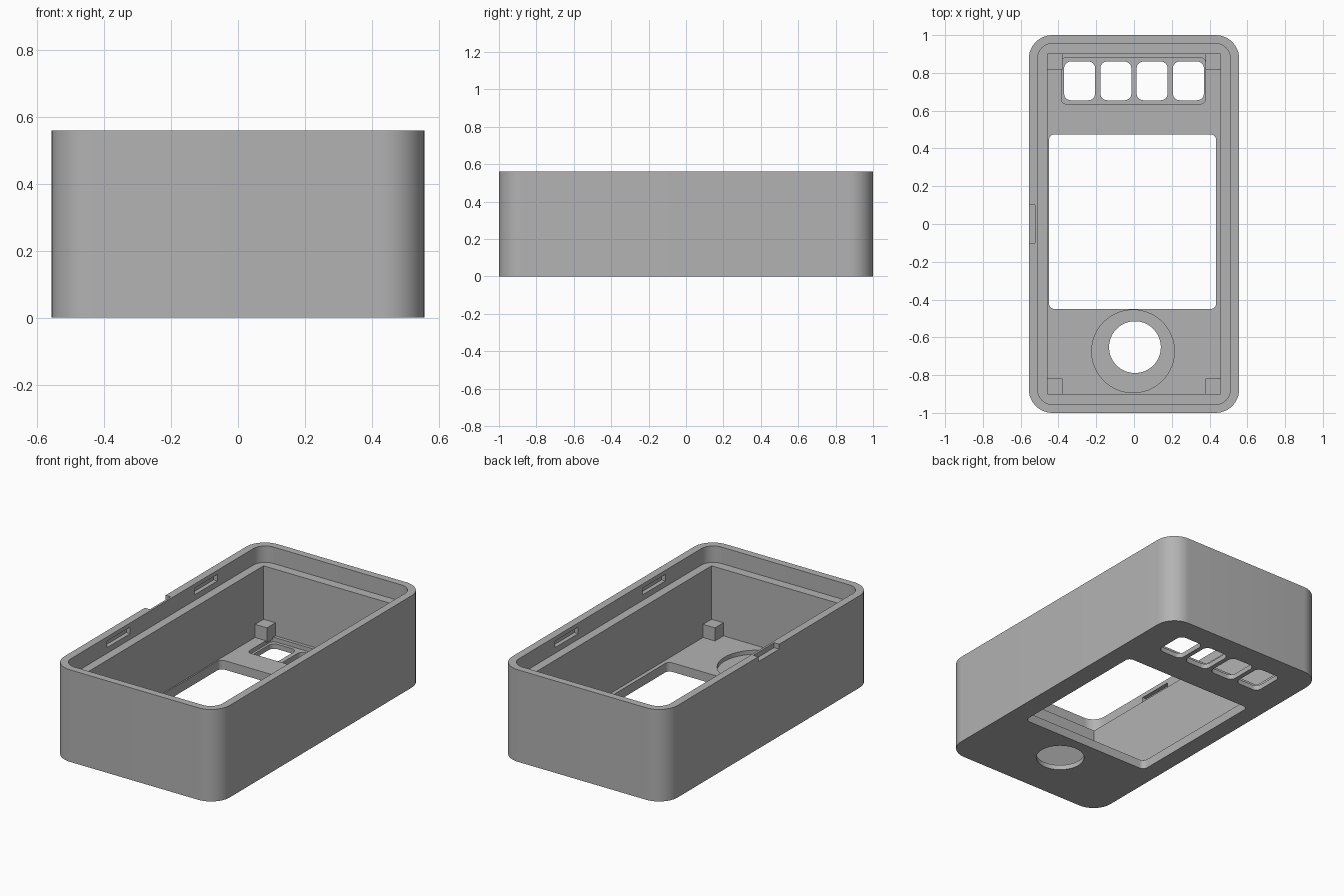
import bpy
import bmesh
from math import pi, cos, sin

cube = bpy.data.objects.get("Cube")
if cube:
    bpy.data.objects.remove(cube, do_unlink=True)

grey = bpy.data.materials.new("matte_grey")
grey.use_nodes = True
colour = (0.45, 0.45, 0.45, 1)
grey.diffuse_color = colour
grey.node_tree.nodes["Principled BSDF"].inputs["Base Color"].default_value = colour

HALF_X, HEIGHT = 0.557, 0.56
FLOOR, RECESS, LEDGE = 0.055, 0.03, 0.46
CAV_X, CAV_Y = 0.458, 0.9


def rounded_outline(x0, x1, y0, y1, r, steps):
    """Counter-clockwise rectangle with rounded corners."""
    if r == 0:
        return [(x0, y0), (x1, y0), (x1, y1), (x0, y1)]
    centres = [(x1 - r, y1 - r), (x0 + r, y1 - r), (x0 + r, y0 + r), (x1 - r, y0 + r)]
    return [(cx + r * cos((q + i / steps) * pi / 2), cy + r * sin((q + i / steps) * pi / 2))
            for q, (cx, cy) in enumerate(centres) for i in range(steps + 1)]


def prism(name, outline, z0, z1):
    """Extrude a flat outline from z0 to z1."""
    bm = bmesh.new()
    base = bm.faces.new([bm.verts.new((x, y, z0)) for x, y in outline])
    top = bmesh.ops.extrude_face_region(bm, geom=[base])["geom"]
    for v in top:
        if isinstance(v, bmesh.types.BMVert):
            v.co.z = z1
    bmesh.ops.recalc_face_normals(bm, faces=bm.faces)
    mesh = bpy.data.meshes.new(name)
    bm.to_mesh(mesh)
    bm.free()
    mesh.materials.append(grey)
    obj = bpy.data.objects.new(name, mesh)
    bpy.context.collection.objects.link(obj)
    return obj


def block(name, x0, x1, y0, y1, z0, z1, r=0, steps=6):
    return prism(name, rounded_outline(x0, x1, y0, y1, r, steps), z0, z1)


def disc(name, x, y, r, z0, z1):
    ring = [(x + r * cos(i * pi / 32), y + r * sin(i * pi / 32)) for i in range(64)]
    return prism(name, ring, z0, z1)


def activate(obj):
    bpy.ops.object.select_all(action='DESELECT')
    obj.select_set(True)
    bpy.context.view_layer.objects.active = obj


def cut(target, cutter):
    """Subtract the cutter and discard it."""
    cutter.hide_render = True
    mod = target.modifiers.new("cut", 'BOOLEAN')
    mod.operation, mod.solver, mod.object = 'DIFFERENCE', 'EXACT', cutter
    activate(target)
    bpy.ops.object.modifier_apply(modifier=mod.name)
    bpy.data.objects.remove(cutter, do_unlink=True)


# Outer case, hollowed from above with a stepped ledge for the lid
case = block("case_shell", -HALF_X, HALF_X, -1, 1, 0, HEIGHT, 0.125, 12)
cut(case, block("lid_seat", -0.51, 0.51, -0.956, 0.956, LEDGE, 0.7, 0.08, 10))
cut(case, block("cavity", -CAV_X, CAV_X, -CAV_Y, CAV_Y, FLOOR, 0.65))

# Screen window
cut(case, block("window", -0.45, 0.435, -0.45, 0.475, -0.1, 0.1, 0.03))

# Button recess with four openings
cut(case, block("button_recess", -0.385, 0.378, 0.636, 0.88, RECESS, 0.12, 0.025))
for i in range(4):
    x = -0.288 + 0.192 * i
    cut(case, block("button_hole", x - 0.082, x + 0.082, 0.655, 0.86, -0.1, 0.1, 0.035))

# Round control recess and opening
cut(case, disc("dial_recess", -0.005, -0.674, 0.219, RECESS, 0.12))
cut(case, disc("dial_hole", 0.005, -0.652, 0.137, -0.1, 0.1))

# Blind snap slots in the side walls
for side in (-1, 1):
    for y in (-0.42, 0.42):
        xs = sorted((side * 0.49, side * 0.535))
        cut(case, block("snap_slot", *xs, y - 0.11, y + 0.11, 0.495, 0.535))

# Pry notch in the outer top edge of one side
cut(case, block("pry_notch", -0.6, -0.523, -0.1, 0.1, HEIGHT - 0.03, 0.6))

activate(case)
bpy.ops.object.shade_smooth_by_angle(angle=pi / 6)

# Corner support posts, sunk slightly into the walls and floor
for sx, side in ((-1, "right"), (1, "left")):
    for sy, end in ((-1, "front"), (1, "back")):
        xs = sorted((sx * 0.378, sx * (CAV_X + 0.01)))
        ys = sorted((sy * 0.818, sy * (CAV_Y + 0.01)))
        block(f"corner_post_{end}_{side}", *xs, *ys, FLOOR - 0.01, 0.135)
